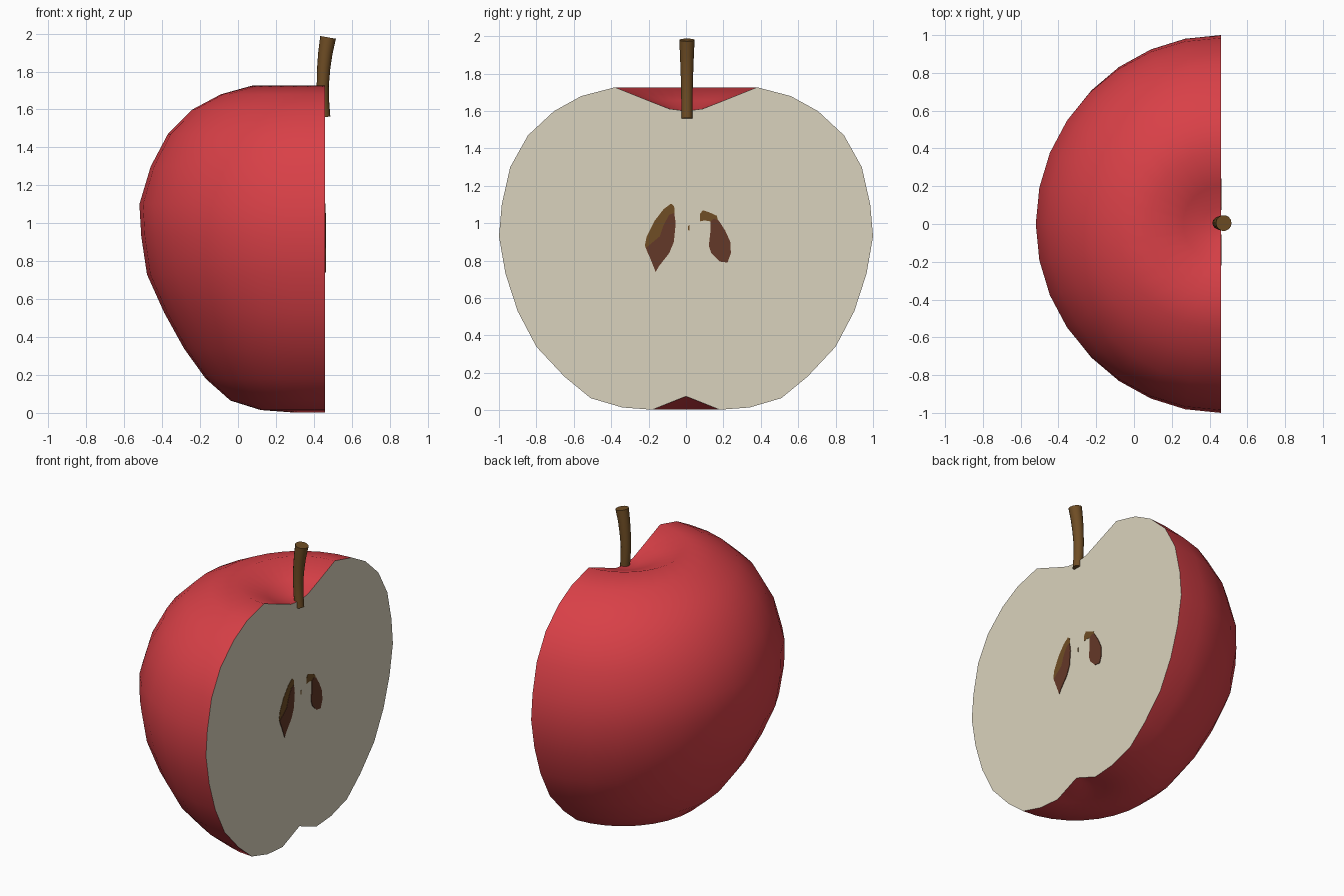
import bpy, bmesh, math
from mathutils import Vector

if "Cube" in bpy.data.objects:
    bpy.data.objects.remove(bpy.data.objects["Cube"])

CUT = 0.46  # x of the cut plane, also the apple's axis


def material(name, rgb):
    m = bpy.data.materials.new(name)
    m.diffuse_color = (*rgb, 1)
    m.use_nodes = True
    m.node_tree.nodes["Principled BSDF"].inputs["Base Color"].default_value = m.diffuse_color
    return m


RED = material("red skin", (0.69, 0.051, 0.063))
CREAM = material("cream flesh", (0.70, 0.65, 0.51))
STEM = material("stem brown", (0.16, 0.075, 0.018))
SEED = material("seed brown", (0.127, 0.040, 0.021))


def finish(name, bm, mats, angle=None):
    bmesh.ops.recalc_face_normals(bm, faces=bm.faces[:])
    me = bpy.data.meshes.new(name)
    bm.to_mesh(me)
    bm.free()
    ob = bpy.data.objects.new(name, me)
    bpy.context.collection.objects.link(ob)
    for m in mats:
        me.materials.append(m)
    if angle:
        bpy.ops.object.select_all(action='DESELECT')
        ob.select_set(True)
        bpy.context.view_layer.objects.active = ob
        bpy.ops.object.shade_smooth_by_angle(angle=math.radians(angle))
    return ob


# Half apple: half-turn of a profile (radius in y, radius in x, z), closed by the cut face
profile = [(0.18, 0.18, 0.003), (0.34, 0.34, 0.015), (0.51, 0.50, 0.065),
           (0.65, 0.63, 0.18), (0.80, 0.745, 0.34), (0.90, 0.85, 0.53),
           (0.965, 0.94, 0.73), (1.0, 0.97, 0.93), (0.985, 0.98, 1.10),
           (0.94, 0.92, 1.30), (0.845, 0.83, 1.47), (0.705, 0.70, 1.60),
           (0.56, 0.55, 1.68), (0.38, 0.38, 1.727), (0.20, 0.20, 1.655),
           (0.09, 0.09, 1.612)]
N = 16
bm = bmesh.new()
bottom = bm.verts.new((CUT, 0, 0.075))
top = bm.verts.new((CUT, 0, 1.60))
cols = []
for i in range(N + 1):
    a = math.pi * i / N
    cols.append([bm.verts.new((CUT - rx * math.sin(a), ry * math.cos(a), z))
                 for ry, rx, z in profile])
for c, d in zip(cols, cols[1:]):
    bm.faces.new((bottom, c[0], d[0]))
    bm.faces.new((top, d[-1], c[-1]))
    for k in range(len(profile) - 1):
        bm.faces.new((c[k], c[k + 1], d[k + 1], d[k]))
cap = bm.faces.new([bottom] + cols[0] + [top] + cols[-1][::-1])
cap.material_index = 1
finish("half_apple", bm, [RED, CREAM], 50)

# Stem: tapered rings along a curved path (x, z, radius)
path = [(0.457, 1.56, 0.030), (0.449, 1.65, 0.031), (0.447, 1.73, 0.032),
        (0.452, 1.82, 0.035), (0.461, 1.90, 0.038), (0.475, 1.98, 0.042)]
bm = bmesh.new()
rings = []
S = 14
for i, (x, z, r) in enumerate(path):
    p, q = path[max(i - 1, 0)], path[min(i + 1, len(path) - 1)]
    t = Vector((q[0] - p[0], 0, q[1] - p[1])).normalized()
    u = Vector((t.z, 0, -t.x))
    rings.append([bm.verts.new(Vector((x, 0.005, z)) + u * r * math.cos(k * math.tau / S)
                               + Vector((0, r * math.sin(k * math.tau / S), 0)))
                  for k in range(S)])
for a, b in zip(rings, rings[1:]):
    for k in range(S):
        bm.faces.new((a[k], a[(k + 1) % S], b[(k + 1) % S], b[k]))
bm.faces.new(rings[0])
bm.faces.new(rings[-1])
finish("stem", bm, [STEM], 40)


# Seeds and core pockets: thin plates on the cut face, outlines in (y, z)
def plate(name, outline, mat, height):
    bm = bmesh.new()
    back = [bm.verts.new((CUT - 0.002, y, z)) for y, z in outline]
    front = [bm.verts.new((CUT + height, y, z)) for y, z in outline]
    n = len(outline)
    bm.faces.new(back)
    bm.faces.new(front)
    for k in range(n):
        bm.faces.new((back[k], back[(k + 1) % n], front[(k + 1) % n], front[k]))
    finish(name, bm, [mat])


plate("left_pocket", [(-0.08, 1.105), (-0.063, 1.09), (-0.06, 1.0), (-0.12, 0.88),
                      (-0.20, 0.83), (-0.22, 0.88), (-0.21, 0.93), (-0.17, 1.01),
                      (-0.12, 1.075)], STEM, 0.002)
plate("left_seed", [(-0.063, 1.055), (-0.055, 1.0), (-0.065, 0.90), (-0.09, 0.84),
                    (-0.145, 0.77), (-0.162, 0.74), (-0.19, 0.81), (-0.215, 0.868),
                    (-0.14, 0.93), (-0.12, 0.99), (-0.09, 1.045)], SEED, 0.004)
plate("right_pocket", [(0.075, 1.01), (0.075, 1.05), (0.09, 1.07), (0.125, 1.058),
                       (0.165, 1.04), (0.175, 1.0), (0.13, 1.01), (0.10, 1.015)],
      STEM, 0.002)
plate("right_seed", [(0.13, 1.01), (0.15, 1.025), (0.175, 1.015), (0.21, 0.96),
                     (0.237, 0.90), (0.24, 0.84), (0.222, 0.79), (0.18, 0.795),
                     (0.135, 0.84), (0.122, 0.88), (0.13, 0.95)], SEED, 0.004)
plate("core_speck", [(0.01, 0.965), (0.018, 0.96), (0.018, 0.99), (0.01, 0.985)],
      STEM, 0.002)
